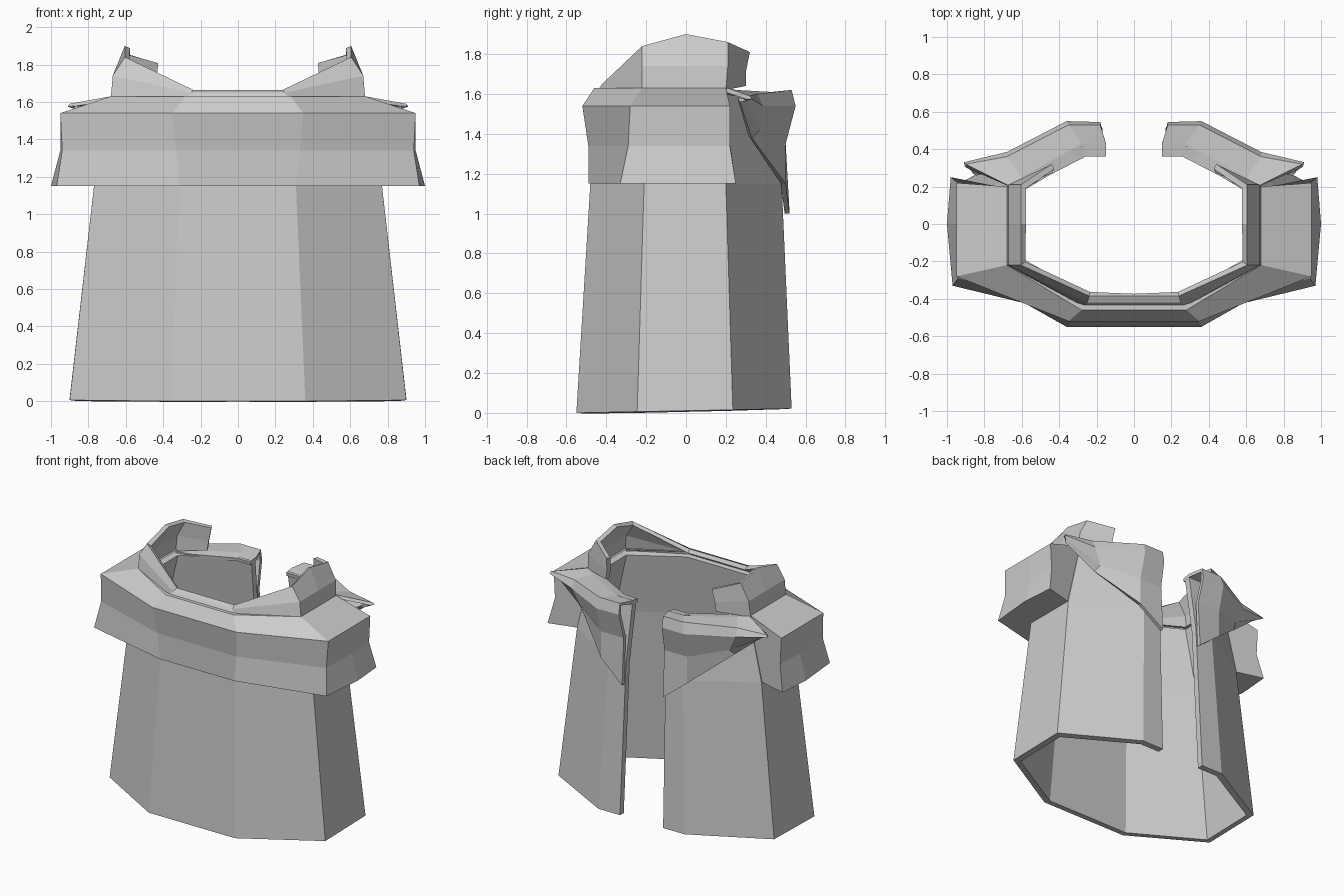
import bpy


def shell(name, rows, thickness=0.0, cap_end=False, even=True):
    """Skin rows of points (front -> right side -> back), thicken, mirror in x."""
    n = len(rows[0])
    verts = [p for row in rows for p in row]
    faces = [(r * n + i, r * n + i + 1, (r + 1) * n + i + 1, (r + 1) * n + i)
             for r in range(len(rows) - 1) for i in range(n - 1)]
    if cap_end:
        faces.append([r * n + n - 1 for r in range(len(rows))])
    mesh = bpy.data.meshes.new(name)
    mesh.from_pydata(verts, [], faces)
    obj = bpy.data.objects.new(name, mesh)
    bpy.context.collection.objects.link(obj)
    mirror = obj.modifiers.new("Mirror", 'MIRROR')
    mirror.use_clip = True
    mirror.merge_threshold = 0.001
    if thickness:
        solid = obj.modifiers.new("Solidify", 'SOLIDIFY')
        solid.thickness = thickness
        solid.offset = -1
        solid.use_even_offset = even
    return obj


def level(z, points):
    return [(x, y, z) for x, y in points]


# Robe body: tapered eight-sided wall, open down the back
def body_ring(z, corner, side, front, back, y_side, gap):
    ring = [(0, -front), (corner, -front), (side, -y_side),
            (side, y_side - 0.01), (corner, back), (gap, back)]
    return [(x, y, z + 0.02 * (y + 0.55) * (z == 0)) for x, y in ring]


shell("robe_body", [
    body_ring(0.0, 0.36, 0.90, 0.55, 0.53, 0.245, 0.18),
    body_ring(1.15, 0.31, 0.77, 0.48, 0.48, 0.21, 0.165),
    body_ring(1.61, 0.27, 0.66, 0.42, 0.42, 0.20, 0.15),
], 0.045)

# Shoulder cape: flared band around the front and sides
shell("shoulder_cape", [
    level(1.15, [(0, -0.47), (0.30, -0.47), (0.76, -0.20), (0.76, 0), (0.76, 0.19)]),
    level(1.15, [(0, -0.49), (0.31, -0.49), (0.97, -0.33), (1.00, 0), (0.98, 0.25)]),
    level(1.34, [(0, -0.49), (0.33, -0.49), (0.94, -0.29), (0.95, 0), (0.94, 0.22)]),
    level(1.54, [(0, -0.52), (0.35, -0.52), (0.95, -0.28), (0.95, 0), (0.95, 0.22)]),
    level(1.63, [(0, -0.46), (0.28, -0.46), (0.68, -0.22), (0.68, 0), (0.68, 0.20)]),
    level(1.63, [(0, -0.40), (0.26, -0.40), (0.63, -0.19), (0.63, 0), (0.63, 0.18)]),
], cap_end=True)

# Back flaps: pointed at the shoulder, hanging lowest beside the opening
shell("back_flaps", [
    [(0.86, 0.27, 1.56), (0.64, 0.33, 1.38), (0.36, 0.50, 1.15), (0.17, 0.52, 1.00)],
    [(0.88, 0.30, 1.565), (0.62, 0.37, 1.42), (0.36, 0.50, 1.35), (0.17, 0.50, 1.35)],
    [(0.91, 0.33, 1.575), (0.68, 0.385, 1.54), (0.36, 0.55, 1.54), (0.18, 0.545, 1.54)],
    [(0.90, 0.32, 1.59), (0.68, 0.36, 1.60), (0.35, 0.53, 1.62), (0.18, 0.53, 1.62)],
    [(0.68, 0.21, 1.63), (0.60, 0.25, 1.62), (0.28, 0.43, 1.61), (0.15, 0.43, 1.61)],
    [(0.63, 0.18, 1.62), (0.55, 0.21, 1.61), (0.26, 0.36, 1.60), (0.15, 0.36, 1.60)],
], 0.025, even=False)

# Standing collar: low in front, tall at the sides, ending behind the neck
shell("standing_collar", [
    [(0, -0.44, 1.62), (0.27, -0.44, 1.62), (0.68, -0.22, 1.62),
     (0.68, 0, 1.62), (0.68, 0.20, 1.62), (0.46, 0.30, 1.64)],
    [(0, -0.42, 1.65), (0.25, -0.42, 1.65), (0.67, -0.22, 1.74),
     (0.67, 0, 1.74), (0.67, 0.21, 1.74), (0.45, 0.30, 1.71)],
    [(0, -0.385, 1.665), (0.24, -0.385, 1.665), (0.605, -0.22, 1.84),
     (0.605, 0, 1.90), (0.605, 0.21, 1.86), (0.44, 0.32, 1.81)],
], 0.03)
